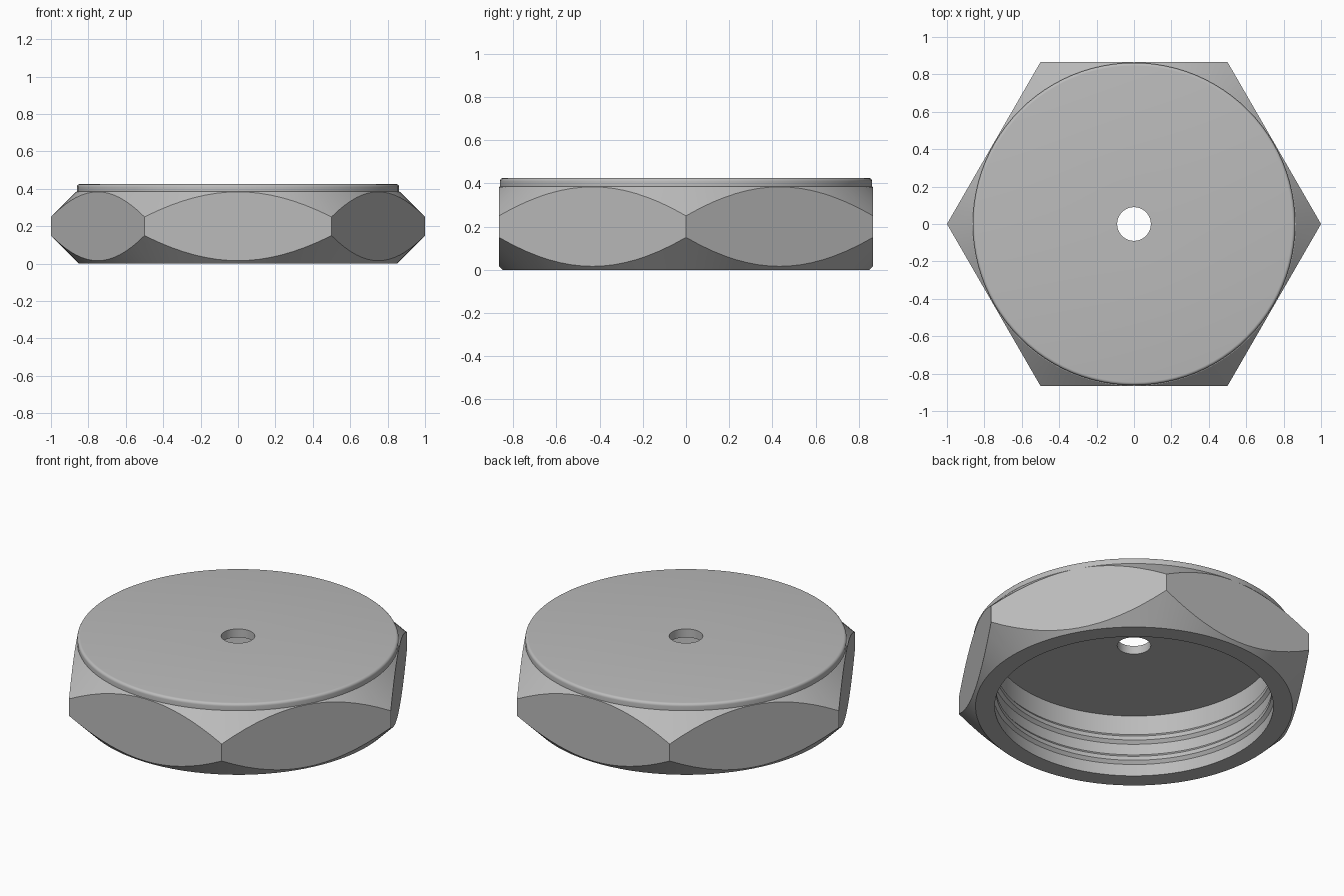
import bpy, bmesh, math
from mathutils import Matrix, Vector

cube = bpy.data.objects.get("Cube")
if cube:
    bpy.data.objects.remove(cube, do_unlink=True)

# Single grey metal colour
metal = bpy.data.materials.new("grey metal")
metal.use_nodes = True
colour = (0.5, 0.5, 0.5, 1)
metal.diffuse_color = colour
metal.node_tree.nodes["Principled BSDF"].inputs["Base Color"].default_value = colour


def add_object(name, bm):
    bmesh.ops.recalc_face_normals(bm, faces=bm.faces)
    mesh = bpy.data.meshes.new(name)
    bm.to_mesh(mesh)
    bm.free()
    mesh.materials.append(metal)
    obj = bpy.data.objects.new(name, mesh)
    bpy.context.collection.objects.link(obj)
    return obj


def lathe(name, profile, steps):
    """Revolve a closed (radius, z) profile around the z axis."""
    bm = bmesh.new()
    verts = [bm.verts.new((r, 0, z)) for r, z in profile]
    edges = [bm.edges.new((a, b)) for a, b in zip(verts, verts[1:] + verts[:1])]
    bmesh.ops.spin(bm, geom=verts + edges, cent=(0, 0, 0), axis=(0, 0, 1),
                   angle=math.tau, steps=steps, use_merge=True)
    bmesh.ops.remove_doubles(bm, verts=bm.verts, dist=1e-5)
    return add_object(name, bm)


HOLE, BORE, CEILING, TOP = 0.09, 0.755, 0.375, 0.425

# Outer skin: chamfer cones, short round collar, rounded top edge
outer = [(0.85, 0), (1.02, 0.17), (1.02, 0.23), (0.866, 0.384), (0.862, 0.385)]
ROUND = 0.016
for i in range(6):
    a = math.radians(i * 18)
    outer.append((0.862 - ROUND + ROUND * math.cos(a), TOP - ROUND + ROUND * math.sin(a)))

# Inner skin: centre hole, ceiling and bore with thread ridges
inner = [(HOLE, TOP), (HOLE, CEILING), (BORE, CEILING)]
for z in (0.23, 0.105):
    inner += [(BORE, z + 0.03), (BORE - 0.015, z + 0.012),
              (BORE - 0.015, z - 0.012), (BORE, z - 0.03)]
inner.append((BORE - 0.008, 0))

cap = lathe("hex_cap", outer + inner, 96)

# Hexagonal blank that trims the turned body into six flats
bm = bmesh.new()
bmesh.ops.create_cone(bm, cap_ends=True, segments=6, radius1=1, radius2=1, depth=1,
                      matrix=Matrix.Rotation(math.radians(30), 4, "Z"))
corner = max(bm.verts, key=lambda v: v.co.x).co
bmesh.ops.rotate(bm, verts=bm.verts, cent=(0, 0, 0),
                 matrix=Matrix.Rotation(-math.atan2(corner.y, corner.x), 3, "Z"))
blank = add_object("hex_blank", bm)
blank.hide_render = True

trim = cap.modifiers.new("hex trim", "BOOLEAN")
trim.operation = "INTERSECT"
trim.solver = "EXACT"
trim.object = blank
bpy.ops.object.select_all(action="DESELECT")
bpy.context.view_layer.objects.active = cap
cap.select_set(True)
bpy.ops.object.modifier_apply(modifier=trim.name)
bpy.data.objects.remove(blank, do_unlink=True)
bpy.ops.object.shade_smooth_by_angle(angle=math.radians(30))
